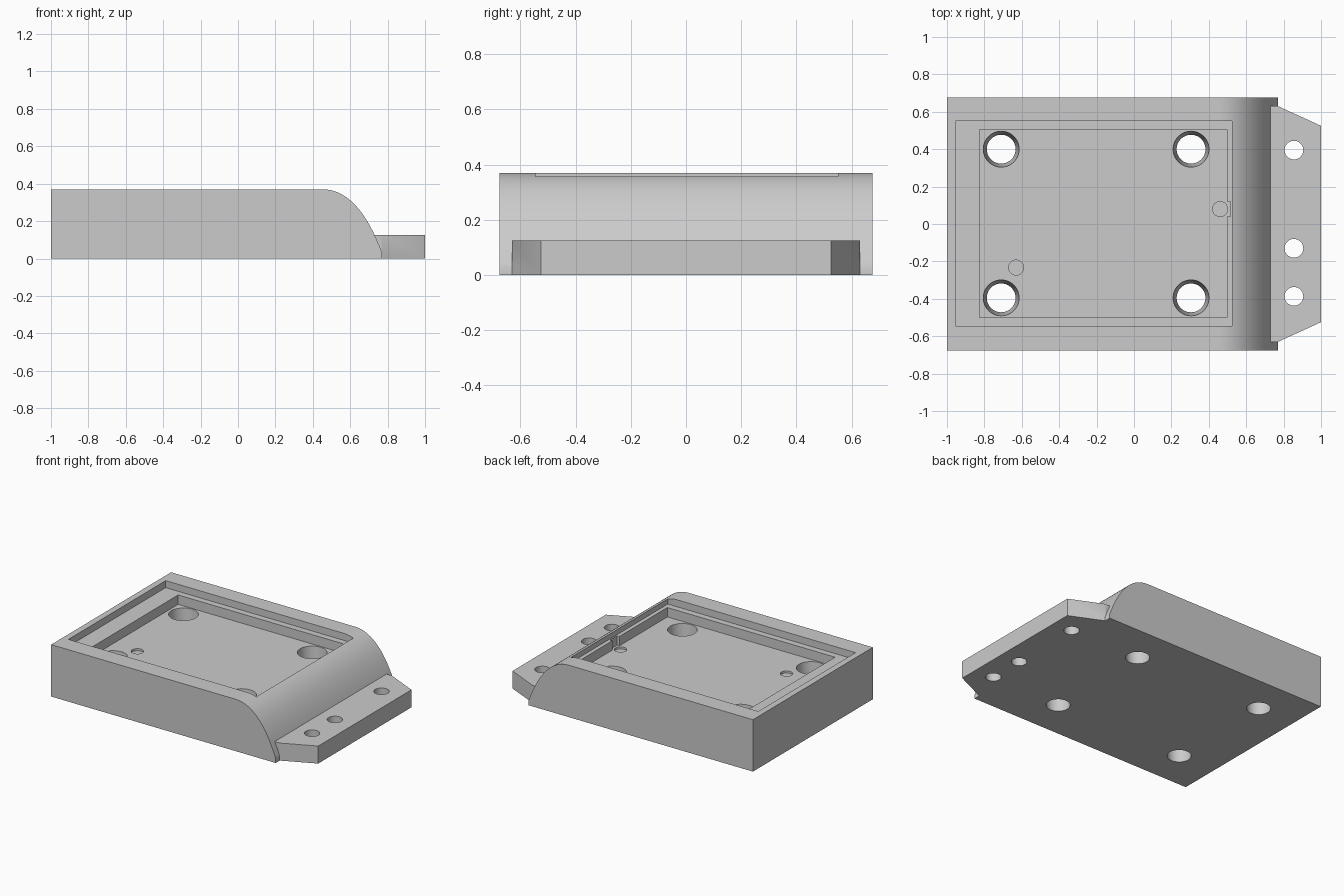
import bpy, bmesh, math
from mathutils import Vector
from mathutils.geometry import interpolate_bezier

default = bpy.data.objects.get("Cube")
if default:
    bpy.data.objects.remove(default, do_unlink=True)

grey = bpy.data.materials.new("plain grey")
grey.use_nodes = True
colour = (0.6, 0.6, 0.6, 1)
grey.diffuse_color = colour
grey.node_tree.nodes["Principled BSDF"].inputs["Base Color"].default_value = colour


def finish(name, bm):
    bmesh.ops.recalc_face_normals(bm, faces=bm.faces)
    mesh = bpy.data.meshes.new(name)
    bm.to_mesh(mesh)
    bm.free()
    obj = bpy.data.objects.new(name, mesh)
    bpy.context.collection.objects.link(obj)
    mesh.materials.append(grey)
    return obj


def prism(name, points, offset):
    """Extrude a closed outline along an offset."""
    bm = bmesh.new()
    face = bm.faces.new([bm.verts.new(p) for p in points])
    top = bmesh.ops.extrude_face_region(bm, geom=[face])["geom"]
    bmesh.ops.translate(bm, vec=offset,
                        verts=[v for v in top if isinstance(v, bmesh.types.BMVert)])
    return finish(name, bm)


def block(name, x0, x1, y0, y1, z0, z1):
    return prism(name, [(x0, y0, z0), (x1, y0, z0), (x1, y1, z0), (x0, y1, z0)],
                 (0, 0, z1 - z0))


def cone(name, x, y, z0, z1, r0, r1):
    bm = bmesh.new()
    bmesh.ops.create_cone(bm, cap_ends=True, segments=48, radius1=r0,
                          radius2=r1, depth=z1 - z0)
    bmesh.ops.translate(bm, vec=(x, y, (z0 + z1) / 2), verts=bm.verts)
    return finish(name, bm)


def combine(obj, other, operation):
    mod = obj.modifiers.new(other.name, "BOOLEAN")
    mod.operation, mod.solver, mod.object = operation, "EXACT", other
    bpy.context.view_layer.objects.active = obj
    bpy.ops.object.modifier_apply(modifier=mod.name)
    bpy.data.objects.remove(other, do_unlink=True)


TOP, LEDGE, FLOOR = 0.37, 0.32, 0.253
HALF = 0.675

# Main body: side profile with a rounded nose
nose = interpolate_bezier(Vector((0.45, TOP)), Vector((0.6, TOP)),
                          Vector((0.7, 0.22)), Vector((0.77, 0.03)), 28)
profile = [(-1, 0), (-1, TOP)] + [tuple(p) for p in nose] + [(0.77, 0)]
body = prism("tray_body", [(x, -HALF, z) for x, z in profile], (0, 2 * HALF, 0))

# Mounting tab with angled ends
outline = [(0.6, -0.63), (0.77, -0.63), (1, -0.525),
           (1, 0.525), (0.77, 0.63), (0.6, 0.63)]
combine(body, prism("mounting_tab", [(x, y, 0) for x, y in outline],
                    (0, 0, 0.125)), "UNION")

# Stepped recess and the small relief in its wall
for args in (("upper_recess", -0.955, 0.525, -0.545, 0.55, LEDGE, 0.5),
             ("lower_recess", -0.825, 0.497, -0.5, 0.505, FLOOR, 0.5),
             ("wall_relief", 0.45, 0.515, 0.04, 0.12, FLOOR, 0.5)):
    combine(body, block(*args), "DIFFERENCE")

# Tapered through holes in the tray floor
slope = (0.096 - 0.077) / FLOOR
for x in (-0.71, 0.305):
    for y in (-0.395, 0.4):
        combine(body, cone("floor_hole", x, y, -0.1, FLOOR + 0.1,
                           0.077 - 0.1 * slope, 0.096 + 0.1 * slope), "DIFFERENCE")

# Shallow locating dimples
for x, y in ((0.46, 0.08), (-0.63, -0.233)):
    combine(body, cone("dimple", x, y, FLOOR - 0.015, FLOOR + 0.05, 0.04, 0.04),
            "DIFFERENCE")

# Tab screw holes
for y in (0.395, -0.13, -0.387):
    combine(body, cone("tab_hole", 0.855, y, -0.1, 0.3, 0.05, 0.05), "DIFFERENCE")

bpy.ops.object.select_all(action="DESELECT")
body.select_set(True)
bpy.context.view_layer.objects.active = body
bpy.ops.object.shade_smooth_by_angle(angle=math.radians(25))
